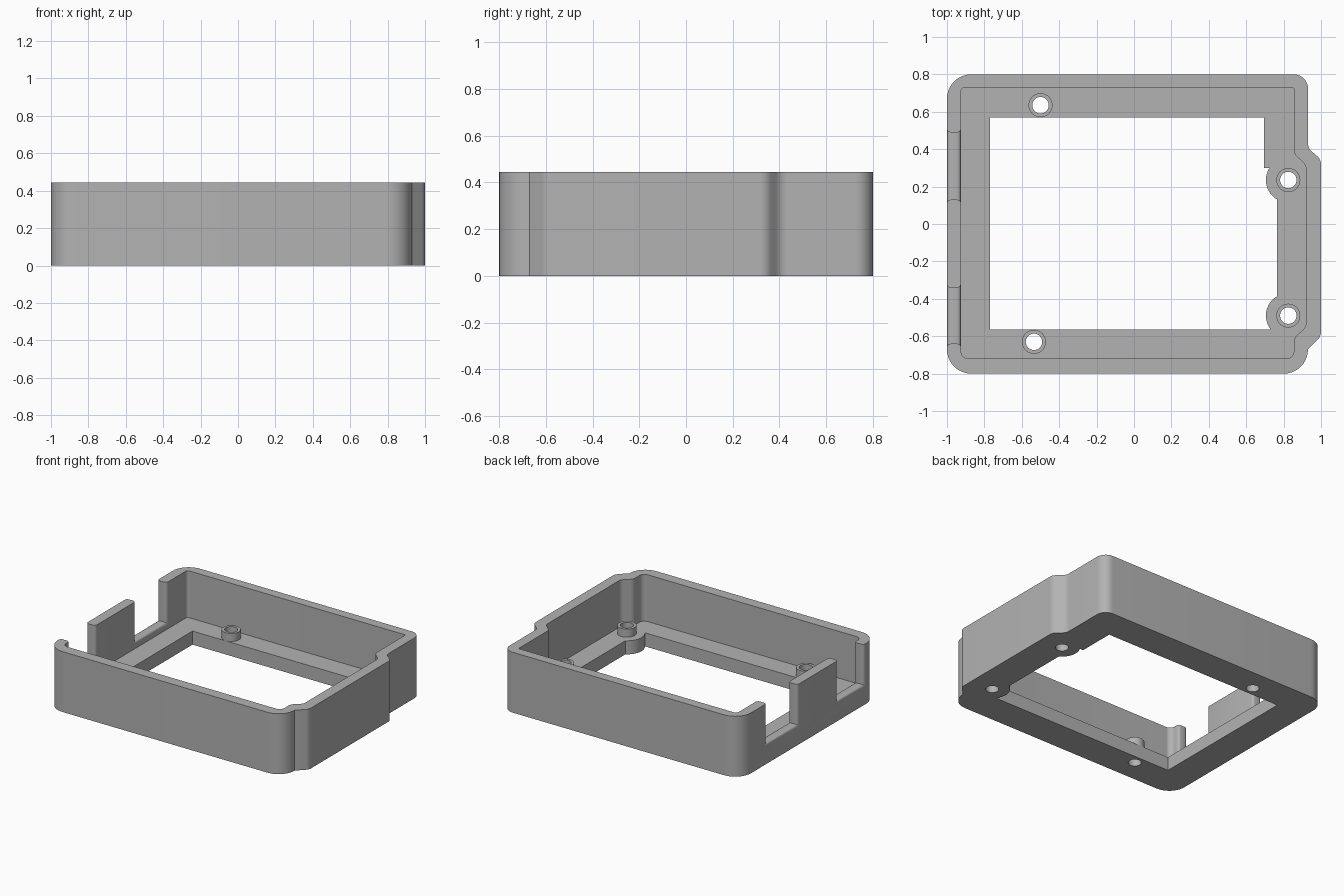
import bpy, bmesh, math
from mathutils import Vector

if "Cube" in bpy.data.objects:
    bpy.data.objects.remove(bpy.data.objects["Cube"])

HEIGHT, FLOOR, SILL = 0.445, 0.1, 0.15
OUTER_X, INNER_X = -1.0, -0.925
NOTCHES = [(0.13, 0.49), (-0.64, -0.34)]
BOSSES = [(-0.5, 0.635), (-0.535, -0.63), (0.825, 0.235), (0.825, -0.49)]

grey = bpy.data.materials.new("plain grey")
grey.use_nodes = True
grey.diffuse_color = (0.45, 0.45, 0.45, 1)
grey.node_tree.nodes["Principled BSDF"].inputs["Base Color"].default_value = (0.45, 0.45, 0.45, 1)


def rounded(corners, steps=10):
    """Outline from (x, y, radius) corners, each rounded by a tangent arc."""
    out = []
    for i, (x, y, r) in enumerate(corners):
        p = Vector((x, y))
        if r == 0:
            out.append(p)
            continue
        a = (Vector(corners[i - 1][:2]) - p).normalized()
        b = (Vector(corners[(i + 1) % len(corners)][:2]) - p).normalized()
        half = a.angle(b) / 2
        centre = p + (a + b).normalized() * r / math.sin(half)
        start = p + a * r / math.tan(half) - centre
        end = p + b * r / math.tan(half) - centre
        for k in range(steps + 1):
            t = k / steps * (math.pi - 2 * half)
            side = (end - start * math.cos(math.pi - 2 * half)).normalized() * r
            out.append(centre + start * math.cos(t) + side * math.sin(t))
    return out


def prism(name, outline, z0, z1):
    bm = bmesh.new()
    base = bm.faces.new([bm.verts.new((p[0], p[1], z0)) for p in outline])
    top = bmesh.ops.extrude_face_region(bm, geom=[base])["geom"]
    bmesh.ops.translate(bm, vec=(0, 0, z1 - z0),
                        verts=[v for v in top if isinstance(v, bmesh.types.BMVert)])
    bmesh.ops.recalc_face_normals(bm, faces=bm.faces)
    mesh = bpy.data.meshes.new(name)
    bm.to_mesh(mesh)
    bm.free()
    mesh.materials.append(grey)
    ob = bpy.data.objects.new(name, mesh)
    bpy.context.collection.objects.link(ob)
    return ob


def rectangle(x0, x1, y0, y1):
    return [(x0, y0), (x1, y0), (x1, y1), (x0, y1)]


def cylinder(name, centre, r, z0, z1, n=40):
    ring = [(centre[0] + r * math.cos(k * math.tau / n),
             centre[1] + r * math.sin(k * math.tau / n)) for k in range(n)]
    return prism(name, ring, z0, z1)


def combine(body, tool, operation):
    """Apply a boolean and remove the tool."""
    tool.hide_render = True
    mod = body.modifiers.new("combine", "BOOLEAN")
    mod.object, mod.operation, mod.solver = tool, operation, "EXACT"
    bpy.context.view_layer.objects.active = body
    bpy.ops.object.modifier_apply(modifier=mod.name)
    bpy.data.objects.remove(tool)


# Outer shell block and its cavity
outer = rounded([(-1, -.8, .13), (.93, -.8, .129), (.93, -.67, 0), (1, -.6, .06),
                 (1, .345, .06), (.93, .405, .06), (.93, .8, .075), (-1, .8, .13)])
inner = rounded([(INNER_X, -.72, .04), (.855, -.72, .04), (.855, -.61, .05), (.92, -.55, .05),
                 (.92, .315, .05), (.855, .375, .05), (.855, .73, .01), (INNER_X, .73, .02)])
frame = prism("case_frame", outer, 0, HEIGHT)
combine(frame, prism("cavity", inner, FLOOR, 1), "DIFFERENCE")

# Two openings in the left wall, with softened edges
for y0, y1 in NOTCHES:
    combine(frame, prism("notch", rectangle(-1.2, -0.9, y0, y1), SILL, 1), "DIFFERENCE")


def on_notch_edge(edge):
    a, b = (v.co for v in edge.verts)
    if min(a.z, b.z) < SILL - .001 or abs(a.x - b.x) > .001:
        return False
    if min(abs(a.x - OUTER_X), abs(a.x - INNER_X)) > .001:
        return False
    at_sill = max(a.z, b.z) < SILL + .001
    upright = abs(a.y - b.y) < .001 and any(abs(a.y - y) < .001 for n in NOTCHES for y in n)
    return at_sill or upright


bm = bmesh.new()
bm.from_mesh(frame.data)
bmesh.ops.bevel(bm, geom=[e for e in bm.edges if on_notch_edge(e)], offset=.02,
                segments=4, profile=.5, affect="EDGES")
bm.to_mesh(frame.data)
bm.free()

# Floor window, leaving round pads under the right-hand bosses
window = prism("window", [(-.77, -.565), (.765, -.565), (.765, .3), (.695, .3),
                          (.695, .57), (-.77, .57)], -.3, .3)
for spot in BOSSES[2:]:
    combine(window, cylinder("pad", spot, .12, -1, 1), "DIFFERENCE")
combine(frame, window, "DIFFERENCE")

# Screw bosses and their through holes
for spot in BOSSES:
    combine(frame, cylinder("boss", spot, .064, FLOOR / 2, FLOOR + .06), "UNION")
    combine(frame, cylinder("drill", spot, .044, -.5, .5), "DIFFERENCE")

bpy.ops.object.select_all(action="DESELECT")
frame.select_set(True)
bpy.context.view_layer.objects.active = frame
bpy.ops.object.shade_smooth_by_angle(angle=math.radians(30))
